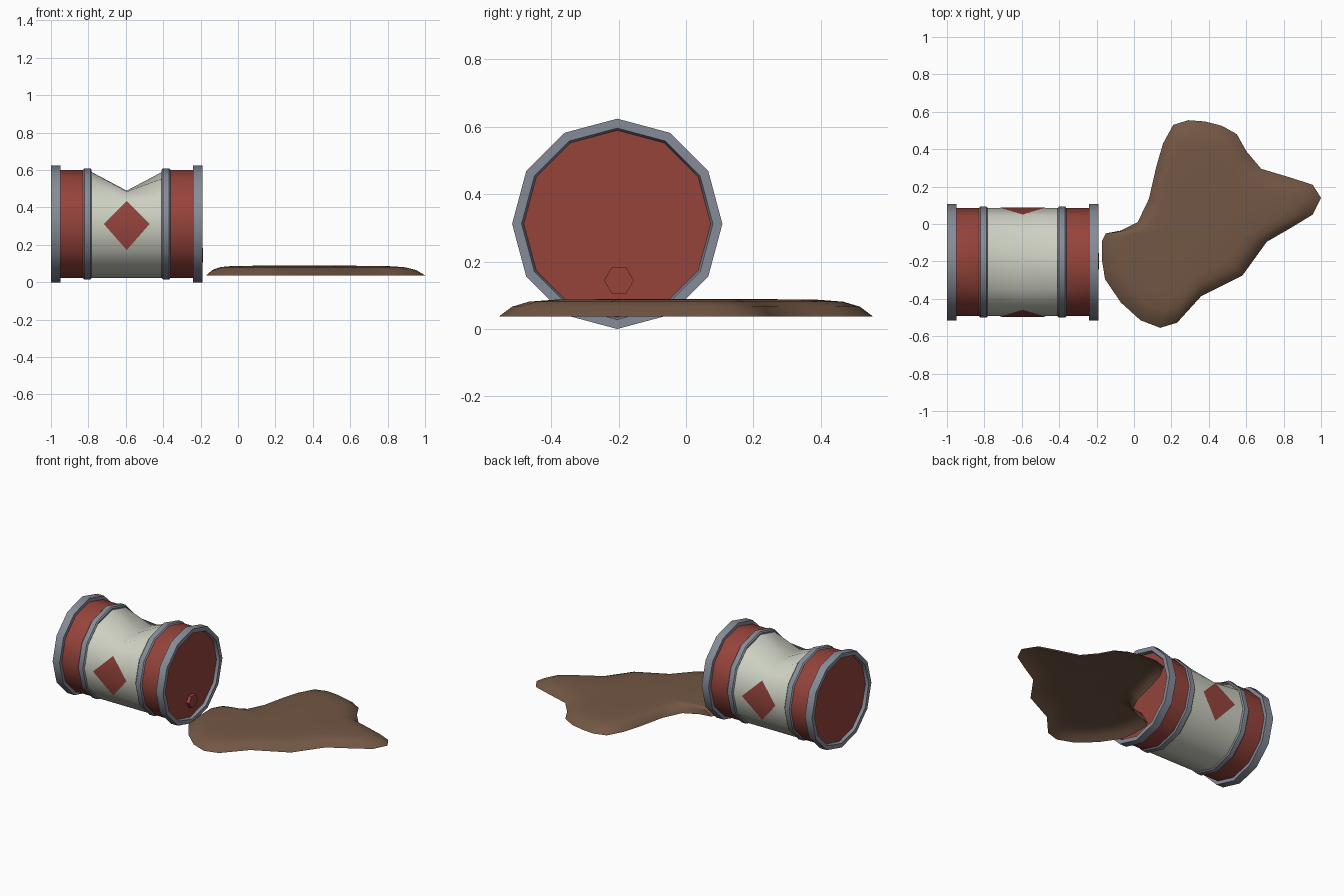
import bpy, bmesh
from math import cos, sin, pi, radians
from mathutils import Vector

old = bpy.data.objects.get("Cube")
if old:
    bpy.data.objects.remove(old, do_unlink=True)

SIDES = 12
CENTRE = Vector((-0.595, -0.204, 0.312))
BODY_R = 0.289


def material(name, rgb):
    m = bpy.data.materials.new(name)
    m.use_nodes = True
    m.diffuse_color = (*rgb, 1)
    m.node_tree.nodes["Principled BSDF"].inputs["Base Color"].default_value = (*rgb, 1)
    return m


red = material("barrel red", (0.30, 0.057, 0.044))
grey = material("hoop grey", (0.24, 0.26, 0.31))
cream = material("barrel cream", (0.61, 0.63, 0.54))
brown = material("spill brown", (0.17, 0.095, 0.058))


def finish(name, bm, mats, smooth=35):
    mesh = bpy.data.meshes.new(name)
    bm.to_mesh(mesh)
    bm.free()
    for m in mats:
        mesh.materials.append(m)
    obj = bpy.data.objects.new(name, mesh)
    bpy.context.collection.objects.link(obj)
    bpy.ops.object.select_all(action='DESELECT')
    obj.select_set(True)
    bpy.context.view_layer.objects.active = obj
    bpy.ops.object.shade_smooth_by_angle(angle=radians(smooth))


def bridge(bm, a, b):
    n = len(a)
    for i in range(n):
        bm.faces.new((a[i], a[(i + 1) % n], b[(i + 1) % n], b[i]))


def lathe(profile, sides=SIDES, centre=CENTRE, closed=True):
    """Turn (x, radius) points about the barrel's long axis."""
    bm = bmesh.new()
    rings = [[bm.verts.new(centre + Vector((x, r * cos(2 * pi * i / sides),
                                            r * sin(2 * pi * i / sides))))
              for i in range(sides)] for x, r in profile]
    for a, b in zip(rings, rings[1:]):
        bridge(bm, a, b)
    if closed:
        bridge(bm, rings[-1], rings[0])
    else:
        bm.faces.new(rings[0])
        bm.faces.new(rings[-1])
    bmesh.ops.recalc_face_normals(bm, faces=bm.faces)
    return bm, rings


# Barrel body: red ends, cream middle, top crushed at mid length
bm, rings = lathe([(x, BODY_R) for x in (-0.386, -0.21, 0, 0.21, 0.386)], closed=False)
for v in rings[2]:
    height = max(0, (v.co.z - CENTRE.z) / BODY_R)
    v.co.z -= 0.111 * height ** 2.5
for f in bm.faces:
    f.material_index = int(abs(f.calc_center_median().x - CENTRE.x) < 0.2)
finish("barrel_body", bm, [red, cream], 80)

# End rims and middle hoops, one of each per side
for side, s in (("left", 1), ("right", -1)):
    rim = [(0.354, 0.28), (0.354, 0.312), (0.405, 0.312), (0.405, 0.284), (0.382, 0.276)]
    bm, _ = lathe([(s * x, r) for x, r in rim])
    finish(side + "_end_rim", bm, [grey])
    hoop = [(0.187, 0.28), (0.187, 0.289), (0.194, 0.297),
            (0.227, 0.297), (0.234, 0.289), (0.234, 0.28)]
    bm, _ = lathe([(s * x, r) for x, r in hoop])
    finish(side + "_hoop", bm, [grey])

# Bung in the left end
bm, _ = lathe([(0.37, 0.044), (0.408, 0.044)], sides=6,
              centre=CENTRE + Vector((0, 0.005, -0.168)), closed=False)
finish("bung", bm, [red])

# Painted diamonds, folded over the widest edge of the body
for side, s in (("front", -1), ("back", 1)):
    bm = bmesh.new()
    fold = BODY_R + 0.003
    a, b, top, low = [bm.verts.new(CENTRE + Vector((x, s * y, z))) for x, y, z in
                      ((-0.123, fold, 0), (0.123, fold, 0),
                       (0, fold - 0.037, 0.122), (0, fold - 0.037, -0.14))]
    bm.faces.new((a, b, top))
    bm.faces.new((b, a, low))
    bm.normal_update()
    if bm.faces[:][0].normal.y * s < 0:
        bmesh.ops.reverse_faces(bm, faces=bm.faces)
    finish(side + "_diamond", bm, [red])

# Spilled puddle: open shell, its outline shrunk towards the middle as it rises
outline = [(-.17, -.09), (-.15, -.05), (-.07, -.035), (.02, .01), (.08, .135), (.12, .31),
           (.155, .43), (.21, .53), (.29, .555), (.38, .548), (.47, .525), (.55, .48),
           (.6, .39), (.68, .295), (.83, .25), (.955, .21), (1, .14), (.955, .05),
           (.84, -.02), (.71, -.095), (.58, -.275), (.36, -.385), (.23, -.528),
           (.14, -.555), (.035, -.515), (-.07, -.42), (-.155, -.295), (-.17, -.2)]
mid = Vector((0.3, 0))
bm = bmesh.new()
layers = []
for k, z in ((1, 0.037), (0.93, 0.066), (0.84, 0.081), (0.7, 0.087), (0.35, 0.089)):
    pts = [mid + (Vector(p) - mid) * k for p in outline]
    layers.append([bm.verts.new((p.x, p.y, z)) for p in pts])
for a, b in zip(layers, layers[1:]):
    bridge(bm, a, b)
crown = bm.faces.new(layers[-1])
bmesh.ops.recalc_face_normals(bm, faces=bm.faces)
if crown.normal.z < 0:
    bmesh.ops.reverse_faces(bm, faces=bm.faces)
finish("spilled_puddle", bm, [brown], 50)
